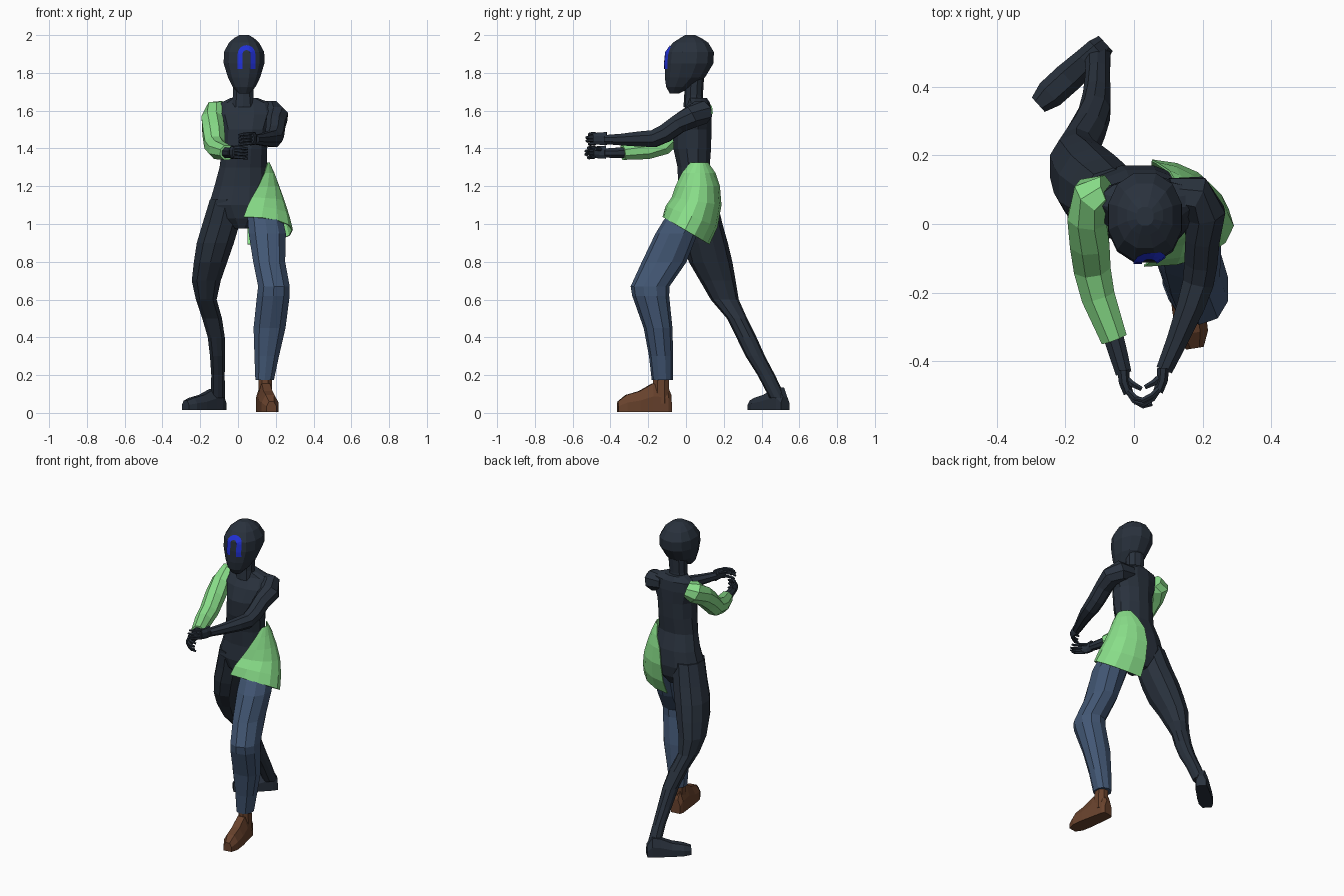
import bpy, bmesh, math
from mathutils import Vector
from mathutils.bvhtree import BVHTree

def material(name, rgb):
    m = bpy.data.materials.new(name)
    m.diffuse_color = (*rgb, 1)
    return m

DARK = material("dark slate", (0.022, 0.031, 0.046))
GREEN = material("light green", (0.25, 0.73, 0.25))
DENIM = material("denim blue", (0.055, 0.095, 0.175))
BROWN = material("boot brown", (0.14, 0.055, 0.026))
MARK = material("bright blue", (0.015, 0.03, 0.68))

def finish(bm, name, mat):
    bmesh.ops.recalc_face_normals(bm, faces=bm.faces)
    me = bpy.data.meshes.new(name)
    bm.to_mesh(me)
    bm.free()
    me.materials.append(mat)
    ob = bpy.data.objects.new(name, me)
    bpy.context.collection.objects.link(ob)
    return ob

def skin(rings, closed=True):
    """Bridge rings of equal length; closed rings get end caps."""
    bm = bmesh.new()
    rows = [[bm.verts.new(p) for p in r] for r in rings]
    n = len(rows[0])
    for a, b in zip(rows, rows[1:]):
        for i in range(n if closed else n - 1):
            j = (i + 1) % n
            bm.faces.new((a[i], a[j], b[j], b[i]))
    if closed:
        bm.faces.new(rows[0])
        bm.faces.new(rows[-1])
    bmesh.ops.recalc_face_normals(bm, faces=bm.faces)
    return bm

def oval(a, p=2.0):
    c, s = math.cos(a), math.sin(a)
    return (math.copysign(abs(c) ** (2 / p), c), math.copysign(abs(s) ** (2 / p), s))

def stack(sections, n=10, p=2.15):
    """Horizontal rings from (cx, cy, z, rx, ry)."""
    angles = [2 * math.pi * (i + 0.5) / n for i in range(n)]
    return skin([[(cx + 1.03 * rx * oval(a, p)[0], cy + 1.03 * ry * oval(a, p)[1], z) for a in angles]
                 for cx, cy, z, rx, ry in sections])

def tube(sections, n=8, tall=1.0):
    """Rings square to a mostly level path of (x, y, z, r)."""
    pts = [Vector(s[:3]) for s in sections]
    rings = []
    for i, s in enumerate(sections):
        t = (pts[min(i + 1, len(pts) - 1)] - pts[max(i - 1, 0)]).normalized()
        side = t.cross(Vector((0, 0, 1))).normalized()
        up = side.cross(t)
        rings.append([pts[i] + 1.04 * s[3] * (side * math.cos(a) + up * tall * math.sin(a))
                      for a in (2 * math.pi * (k + 0.5) / n for k in range(n))])
    return skin(rings)

def foot(name, mat, heel, direction, base, sections):
    """Flat-soled foot from (distance, half width, height)."""
    d = Vector((*direction, 0)).normalized()
    side = Vector((-d.y, d.x, 0))
    shape = [(-1, 0), (1, 0), (1, .55), (.5, 1), (-.5, 1), (-1, .55)]
    rings = [[Vector((*heel, base)) + d * s + side * w * u + Vector((0, 0, h * v)) for u, v in shape]
             for s, w, h in sections]
    finish(skin(rings), name, mat)

# Head and neck
head = [(1.69, -.085, -.04, .028), (1.725, -.105, .03, .06), (1.775, -.112, .10, .085),
        (1.85, -.112, .145, .108), (1.91, -.106, .148, .107), (1.96, -.07, .118, .08),
        (1.985, -.03, .08, .052), (2.0, -.005, .05, .025)]
bm = stack([(.032, (a + b) / 2, z, rx, (b - a) / 2) for z, a, b, rx in head], 12, 2.2)
surface = BVHTree.FromBMesh(bm)
finish(bm, "head", DARK)
finish(stack([(.027, .04, 1.62, .062, .052), (.027, .04, 1.68, .055, .048),
              (.03, .045, 1.79, .058, .05)]), "neck", DARK)

# Arch-shaped face marking laid on the head surface
def on_face(x, z):
    hit = surface.ray_cast(Vector((x, -1, z)), Vector((0, 1, 0)))[0]
    return Vector((x, hit.y - .005, z))

path = [(-1, 0, 1.82), (-1, 0, 1.85), (-1, 0, 1.88)]
path += [(-math.cos(a), math.sin(a), 1.9) for a in (math.pi * k / 8 for k in range(9))]
path += [(1, 0, 1.88), (1, 0, 1.85), (1, 0, 1.82)]
finish(skin([[on_face(.045 + u * r, z + v * r) for r in (.021, .034, .047)] for u, v, z in path], False),
       "face_marking", MARK)

# Torso and pelvis
finish(stack([(.02, .06, .975, .04, .07), (.02, .06, 1.03, .12, .10), (.01, .058, 1.1, .165, .112),
              (.02, .058, 1.2, .145, .10), (.027, .04, 1.3, .125, .085), (.035, .033, 1.4, .12, .1),
              (.04, .033, 1.5, .122, .102), (.042, .05, 1.58, .15, .085), (.04, .07, 1.64, .135, .058),
              (.032, .06, 1.668, .07, .05)], 12), "torso", DARK)

# Rear leg and bare foot
finish(stack([(-.06, .06, 1.13, .09, .1), (-.09, .085, 1.0, .1, .105), (-.12, .105, .9, .1, .113),
              (-.145, .13, .8, .09, .112), (-.168, .168, .7, .078, .092), (-.168, .205, .6, .056, .072),
              (-.137, .27, .5, .053, .052), (-.115, .32, .4, .046, .052), (-.108, .367, .3, .041, .05),
              (-.106, .425, .2, .036, .045), (-.106, .485, .08, .038, .042)]), "rear_leg", DARK)
foot("rear_foot", DARK, (-.082, .525), (-.75, -.68), .015,
     [(0, .03, .07), (.03, .038, .12), (.08, .04, .11), (.15, .044, .08), (.22, .043, .065), (.265, .028, .05)])

# Front trouser leg and boot
finish(stack([(.125, .03, 1.09, .085, .085), (.145, -.01, 1.02, .095, .105), (.155, -.05, .95, .1, .108),
              (.165, -.115, .8, .086, .115), (.19, -.19, .67, .085, .1), (.187, -.187, .62, .088, .095),
              (.167, -.148, .45, .086, .074), (.152, -.132, .3, .066, .062), (.141, -.125, .175, .05, .055)]),
       "trouser_leg", DENIM)
finish(stack([(.143, -.132, .22, .036, .044), (.145, -.132, .05, .04, .046)], 8), "boot_shaft", BROWN)
foot("boot", BROWN, (.132, -.08), (.16, -1), .005,
     [(0, .03, .09), (.02, .04, .14), (.1, .044, .15), (.17, .048, .11), (.24, .046, .09), (.285, .026, .055)])

# Half jacket tail wrapped over one hip: (cx, cy, z, rx, ry, slope, start, end)
rows = [(.03, .055, 1.325, .135, .085, 0, -20, 45), (.038, .058, 1.27, .152, .105, 0, -48, 65),
        (.042, .058, 1.2, .175, .12, 0, -68, 82), (.045, .055, 1.12, .2, .13, -.15, -82, 88),
        (.05, .03, 1.04, .22, .135, -.4, -90, 90), (.05, 0, .965, .238, .122, -.59, -95, 90)]
rings = []
for cx, cy, z, rx, ry, slope, a0, a1 in rows:
    ring = []
    for k in range(9):
        a = math.radians(a0 + (a1 - a0) * k / 8)
        y = cy + ry * math.sin(a)
        ring.append((cx + rx * math.cos(a), y, z + slope * (y - cy)))
    rings.append(ring)
tail = finish(skin(rings, False), "jacket_tail", GREEN)
mod = tail.modifiers.new("cloth", 'SOLIDIFY')
mod.thickness = .006
mod.offset = 0

# Arms
finish(tube([(.10, .085, 1.6, .05), (.175, .08, 1.592, .064), (.207, .03, 1.567, .06), (.2, -.04, 1.53, .052),
             (.195, -.11, 1.48, .05), (.187, -.17, 1.452, .047), (.165, -.24, 1.45, .042),
             (.125, -.34, 1.447, .032), (.088, -.425, 1.447, .025)]), "bare_arm", DARK)
finish(tube([(-.075, .095, 1.605, .05), (-.115, .08, 1.59, .066), (-.135, .02, 1.55, .06),
             (-.13, -.05, 1.49, .06), (-.123, -.125, 1.418, .056), (-.105, -.21, 1.392, .051),
             (-.058, -.335, 1.378, .04)]), "sleeve", GREEN)
finish(tube([(-.065, -.31, 1.378, .031), (-.045, -.38, 1.376, .028), (-.03, -.435, 1.376, .024)]),
       "sleeved_forearm", DARK)

# Cupped hands, one over the other: s is the direction the fingers reach in x
def hand(name, x, y, z, s):
    finish(tube([(x - .003 * s, y + .01, z, .018), (x, y - .025, z, .017), (x + .012 * s, y - .058, z, .015)],
                8, 2.0), name + "_palm", DARK)
    for i in range(4):
        h = z + (i - 1.5) * .017
        bend = 1 - .12 * abs(i - 1.5)
        finish(tube([(x + .01 * s, y - .05, h, .0095), (x + .028 * s, y - .083 * bend, h, .009),
                     (x + .055 * s, y - .1 * bend, h - .003, .0085), (x + .08 * s, y - .095 * bend, h - .008, .006)],
                    6), f"{name}_finger_{i + 1}", DARK)
    finish(tube([(x, y - .01, z + .012, .011), (x + .022 * s, y - .03, z + .018, .01),
                 (x + .05 * s, y - .045, z + .016, .007)], 6), name + "_thumb", DARK)

hand("upper_hand", .082, -.43, 1.452, -1)
hand("lower_hand", -.028, -.435, 1.38, 1)
